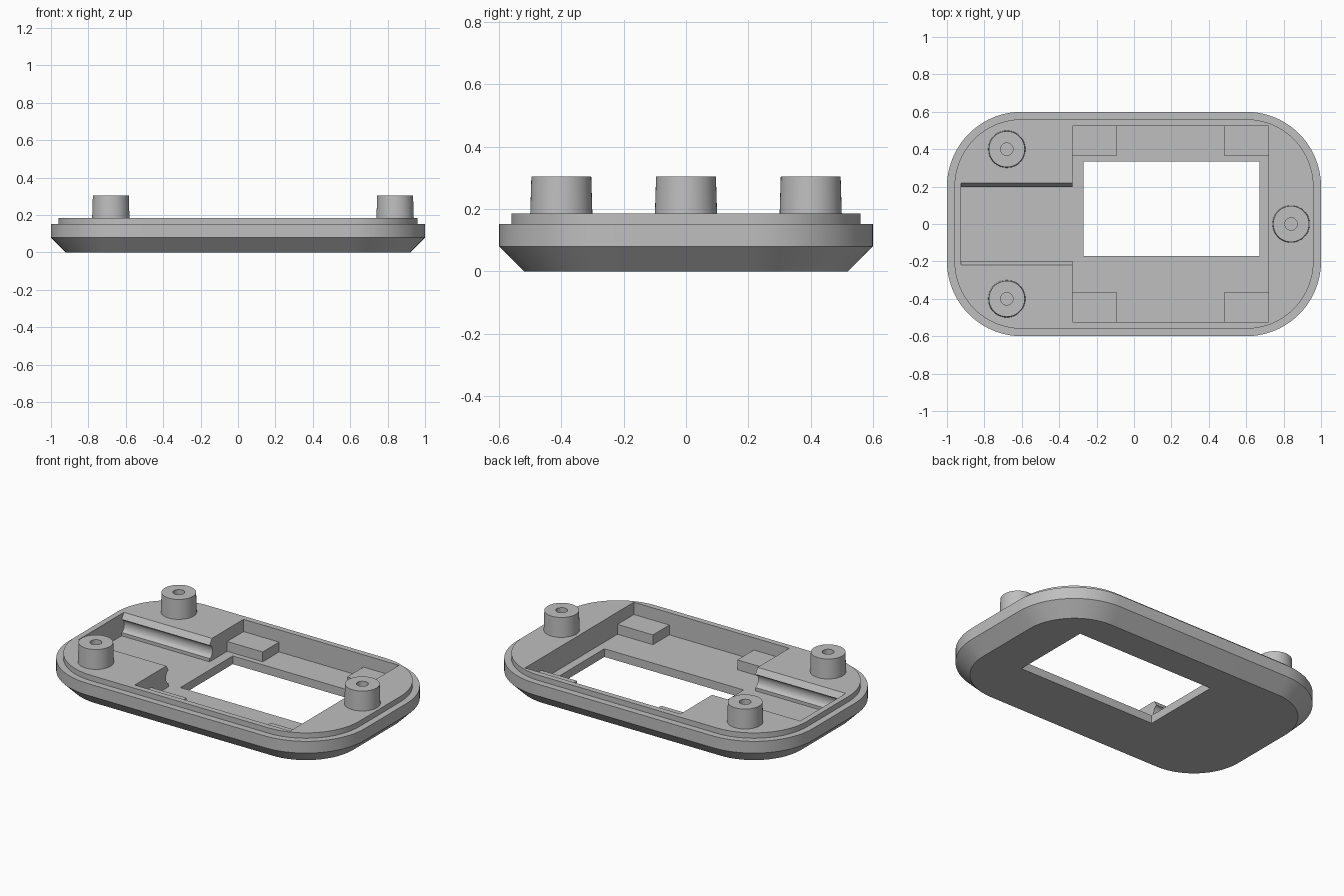
import bpy, bmesh, math

if "Cube" in bpy.data.objects:
    bpy.data.objects.remove(bpy.data.objects["Cube"])

grey = bpy.data.materials.new("light grey plastic")
grey.use_nodes = True
colour = (0.52, 0.52, 0.52, 1)
grey.diffuse_color = colour
grey.node_tree.nodes["Principled BSDF"].inputs["Base Color"].default_value = colour

FLOOR, RIM, POST_TOP = 0.05, 0.185, 0.305


def finish(name, bm):
    bmesh.ops.recalc_face_normals(bm, faces=bm.faces[:])
    mesh = bpy.data.meshes.new(name)
    bm.to_mesh(mesh)
    bm.free()
    mesh.materials.append(grey)
    obj = bpy.data.objects.new(name, mesh)
    bpy.context.collection.objects.link(obj)
    return obj


def loft(name, rings, closed=False):
    """Skin matching rings; cap both ends, or join the last ring to the first."""
    bm = bmesh.new()
    loops = [[bm.verts.new(p) for p in ring] for ring in rings]
    pairs = list(zip(loops, loops[1:]))
    if closed:
        pairs.append((loops[-1], loops[0]))
    else:
        bm.faces.new(loops[0])
        bm.faces.new(loops[-1])
    for a, b in pairs:
        for i in range(len(a)):
            j = (i + 1) % len(a)
            bm.faces.new((a[i], a[j], b[j], b[i]))
    return finish(name, bm)


def box(name, x0, x1, y0, y1, z0, z1):
    return loft(name, [[(x0, y0, z), (x1, y0, z), (x1, y1, z), (x0, y1, z)]
                       for z in (z0, z1)])


def circle(cx, cy, r, z, n=48):
    return [(cx + r * math.cos(math.tau * i / n),
             cy + r * math.sin(math.tau * i / n), z) for i in range(n)]


def rounded_outline(inset, z, steps=20):
    """Rounded rectangle with its corner arcs on fixed centres."""
    r = 0.4 - inset
    points = []
    for k, (sx, sy) in enumerate(((1, 1), (-1, 1), (-1, -1), (1, -1))):
        for i in range(steps + 1):
            a = math.pi / 2 * (k + i / steps)
            points.append((sx * 0.6 + r * math.cos(a), sy * 0.2 + r * math.sin(a), z))
    return points


def activate(obj):
    bpy.ops.object.select_all(action='DESELECT')
    obj.select_set(True)
    bpy.context.view_layer.objects.active = obj


def cut(target, cutter):
    mod = target.modifiers.new("cut", 'BOOLEAN')
    mod.operation, mod.solver, mod.object = 'DIFFERENCE', 'EXACT', cutter
    activate(target)
    bpy.ops.object.modifier_apply(modifier=mod.name)
    bpy.data.objects.remove(cutter)


def smooth(obj):
    activate(obj)
    bpy.ops.object.shade_smooth_by_angle(angle=math.radians(25))


# Tray body: chamfered base, upright side, stepped lip
tray = loft("tray_body", [rounded_outline(i, z) for i, z in (
    (0.08, 0), (0, 0.08), (0, 0.152), (0.04, 0.152), (0.04, RIM))])

# Main pocket and the window through its floor
cut(tray, box("pocket_cutter", -0.33, 0.72, -0.525, 0.525, FLOOR, 0.3))
cut(tray, box("window_cutter", -0.27, 0.67, -0.17, 0.335, -0.1, 0.1))

# Side channel with a rounded groove along each wall
half = [(0.198, FLOOR), (0.198, 0.07)]
for i in range(1, 10):
    t = math.pi * i / 10
    half.append((0.198 + 0.026 * math.sin(t), 0.11 - 0.04 * math.cos(t)))
half += [(0.198, 0.15), (0.22, RIM), (0.22, 0.3)]
profile = half + [(-y, z) for y, z in reversed(half)]
cut(tray, loft("channel_cutter", [[(x, y, z) for y, z in profile]
                                  for x in (-0.925, -0.3)]))

# Screw posts, each a tapered tube over a blind hole
posts = {"post_back_right": (-0.68, 0.4), "post_front_right": (-0.68, -0.4),
         "post_left": (0.84, 0)}
for name, (x, y) in posts.items():
    cut(tray, loft("hole_cutter", [circle(x, y, 0.033, z) for z in (0.1, 0.4)]))
    smooth(loft(name, [circle(x, y, r, z) for r, z in (
        (0.1, RIM - 0.01), (0.096, POST_TOP), (0.033, POST_TOP), (0.033, RIM - 0.01))],
        closed=True))
smooth(tray)

# Support blocks in the four pocket corners
for side, x0, x1 in (("right", -0.335, -0.09), ("left", 0.48, 0.725)):
    for end, y0, y1 in (("back", 0.367, 0.53), ("front", -0.53, -0.367)):
        box(f"support_block_{end}_{side}", x0, x1, y0, y1, FLOOR - 0.005, 0.11)
